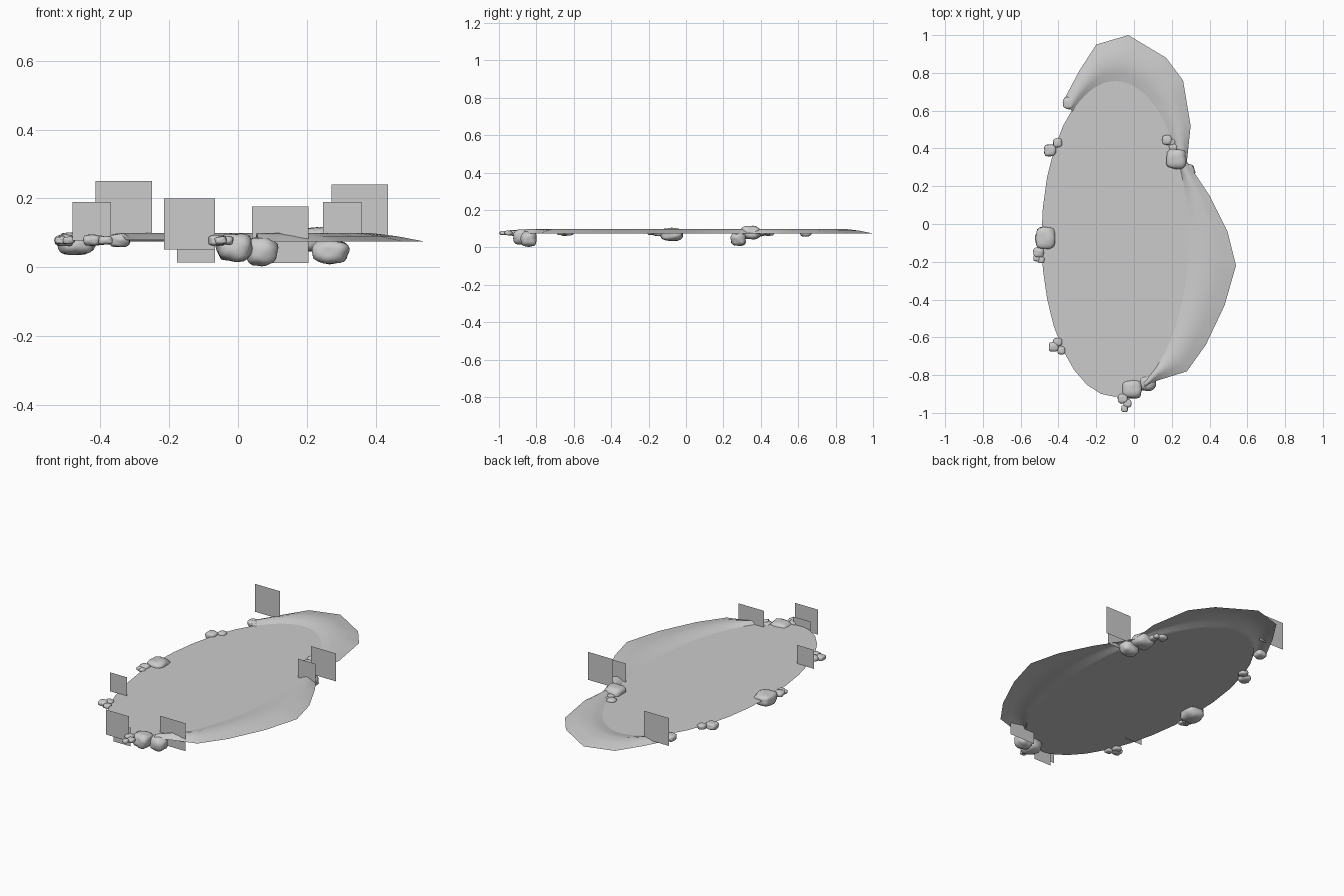
import bpy, bmesh, math, random
from mathutils import Vector, noise

if "Cube" in bpy.data.objects:
    bpy.data.objects.remove(bpy.data.objects["Cube"])

random.seed(4)
CX, CY, RX, RY, WZ = -0.10, -0.075, 0.39, 0.84, 0.08


def rim(deg, s=1.0):
    a = math.radians(deg)
    return Vector((CX + RX * s * math.cos(a), CY + RY * s * math.sin(a), WZ))


def make(name, verts, faces, smooth=False):
    me = bpy.data.meshes.new(name)
    me.from_pydata([tuple(v) for v in verts], [], faces)
    me.update()
    ob = bpy.data.objects.new(name, me)
    bpy.context.collection.objects.link(ob)
    for p in me.polygons:
        p.use_smooth = smooth
    return ob


# Flat water sheet
make("water", [rim(360 * i / 32) for i in range(32)], [tuple(range(32))])


def shore(name, outer, a0, a1, cols=32):
    """Raised bank between the water's rim and an angular outer outline."""
    pts = [Vector((x, y, 0)) for x, y in outer]
    profile = [(0, 0.079), (0.2, 0.09), (0.42, 0.099), (0.7, 0.09), (1, 0.075)]
    verts, faces, n = [], [], len(profile)
    cols = (len(pts) - 1) * 4
    for c in range(cols + 1):
        k = min(c // 4, len(pts) - 2)
        o = pts[k].lerp(pts[k + 1], c / 4 - k)
        i = rim(a0 + (a1 - a0) * c / cols, 0.985)
        for t, z in profile:
            p = i.lerp(o, t)
            verts.append((p.x, p.y, z))
        if c:
            for r in range(n - 1):
                b = (c - 1) * n + r
                faces.append((b, b + n, b + n + 1, b + 1))
    ob = make(name, verts, faces, True)
    bm = bmesh.new()
    bm.from_mesh(ob.data)
    bmesh.ops.recalc_face_normals(bm, faces=bm.faces)
    if sum(f.normal.z for f in bm.faces) < 0:
        bmesh.ops.reverse_faces(bm, faces=bm.faces)
    bm.to_mesh(ob.data)
    bm.free()


# Banks at the back and along the right side
shore("back_bank", [(-.37, .66), (-.29, .81), (-.20, .95), (-.03, 1.0), (.17, .88),
                    (.26, .76), (.30, .52), (.28, .33)], 126, 27)
shore("right_bank", [(.28, .33), (.40, .15), (.495, -.04), (.54, -.22), (.48, -.43),
                     (.38, -.64), (.28, -.78), (.12, -.83), (.06, -.87)], 27, -67)


def rock(name, x, y, z, rx, ry, rz):
    """Rounded lumpy boulder."""
    bm = bmesh.new()
    bmesh.ops.create_icosphere(bm, subdivisions=3, radius=1)
    off = Vector([random.uniform(-20, 20) for _ in range(3)])
    for v in bm.verts:
        d = v.co.normalized()
        boxy = (sum(abs(c) ** 3.2 for c in d)) ** (-1 / 3.2)
        k = 0.93 * boxy * (1 + 0.16 * noise.noise(d * 1.6 + off))
        v.co = Vector((x + d.x * rx * k, y + d.y * ry * k, z + d.z * rz * k))
    me = bpy.data.meshes.new(name)
    bm.to_mesh(me)
    bm.free()
    ob = bpy.data.objects.new(name, me)
    bpy.context.collection.objects.link(ob)
    for p in me.polygons:
        p.use_smooth = True


# Boulders: x, y, z, radii
for b in [(.07, -.84, .045, .048, .045, .043), (-.01, -.875, .058, .055, .052, .043),
          (.225, .345, .08, .058, .056, .037), (.27, .28, .044, .055, .042, .036),
          (-.47, -.075, .07, .058, .062, .036)]:
    rock("boulder", *b)

# Pebbles: x, y, radius
for x, y, r in [(-.505, -.15, .029), (-.515, -.18, .019), (-.492, -.19, .018),
                (-.445, .39, .033), (-.405, .43, .025), (-.345, .64, .033),
                (-.425, -.65, .027), (-.405, -.625, .024), (-.385, -.67, .022),
                (-.06, -.925, .027), (-.035, -.95, .022), (-.05, -.978, .019),
                (.175, .445, .027), (.203, .432, .019), (.208, .405, .022)]:
    rock("pebble", x, y, .078, r, r, r * .62)

# Upright plant cards: left x, y, bottom z, size
for x, y, z, s in [(-.415, .75, .085, .165), (.272, .293, .075, .165), (.04, -.785, .012, .165),
                   (.247, .21, .078, .112), (-.482, -.51, .078, .112),
                   (-.215, -.925, .051, .148), (-.178, -.908, .014, .111)]:
    make("plant_card", [(x, y, z), (x + s, y, z), (x + s, y, z + s), (x, y, z + s)], [(0, 1, 2, 3)])
